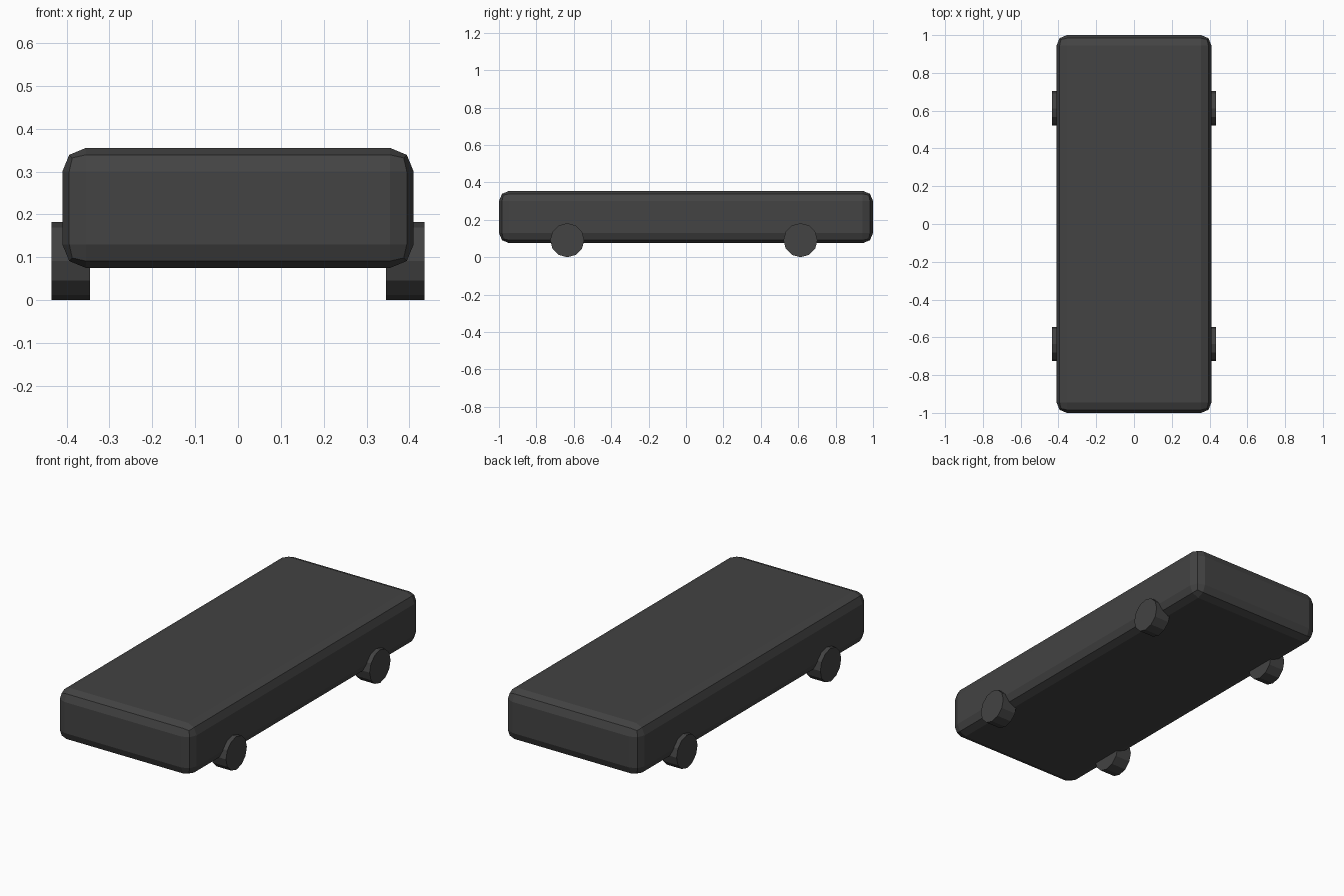
import bpy
import math

cube = bpy.data.objects.get("Cube")
if cube:
    bpy.data.objects.remove(cube, do_unlink=True)

# One dark grey colour for the whole model
grey = bpy.data.materials.new("dark grey")
grey.use_nodes = True
colour = (0.056, 0.056, 0.056, 1)
grey.diffuse_color = colour
grey.node_tree.nodes["Principled BSDF"].inputs["Base Color"].default_value = colour


def finish(name):
    obj = bpy.context.object
    obj.name = name
    obj.data.materials.append(grey)
    return obj


# Body: a long box with two-step rounded edges
bpy.ops.mesh.primitive_cube_add(size=1, location=(0, 0, 0.215))
body = finish("body")
body.scale = (0.82, 2, 0.28)
bpy.ops.object.transform_apply(location=False, rotation=False, scale=True)
bevel = body.modifiers.new("rounded edges", "BEVEL")
bevel.width = 0.055
bevel.segments = 2
bevel.limit_method = "NONE"

# Four twelve-sided wheels, each with a corner touching the ground
RADIUS = 0.091
for end, y in (("front", -0.635), ("rear", 0.612)):
    for side, sign in (("left", 1), ("right", -1)):
        bpy.ops.mesh.primitive_cylinder_add(
            vertices=12, radius=RADIUS, depth=0.09,
            location=(sign * 0.39, y, RADIUS), rotation=(0, math.pi / 2, 0))
        finish(f"{end}_{side}_wheel")
